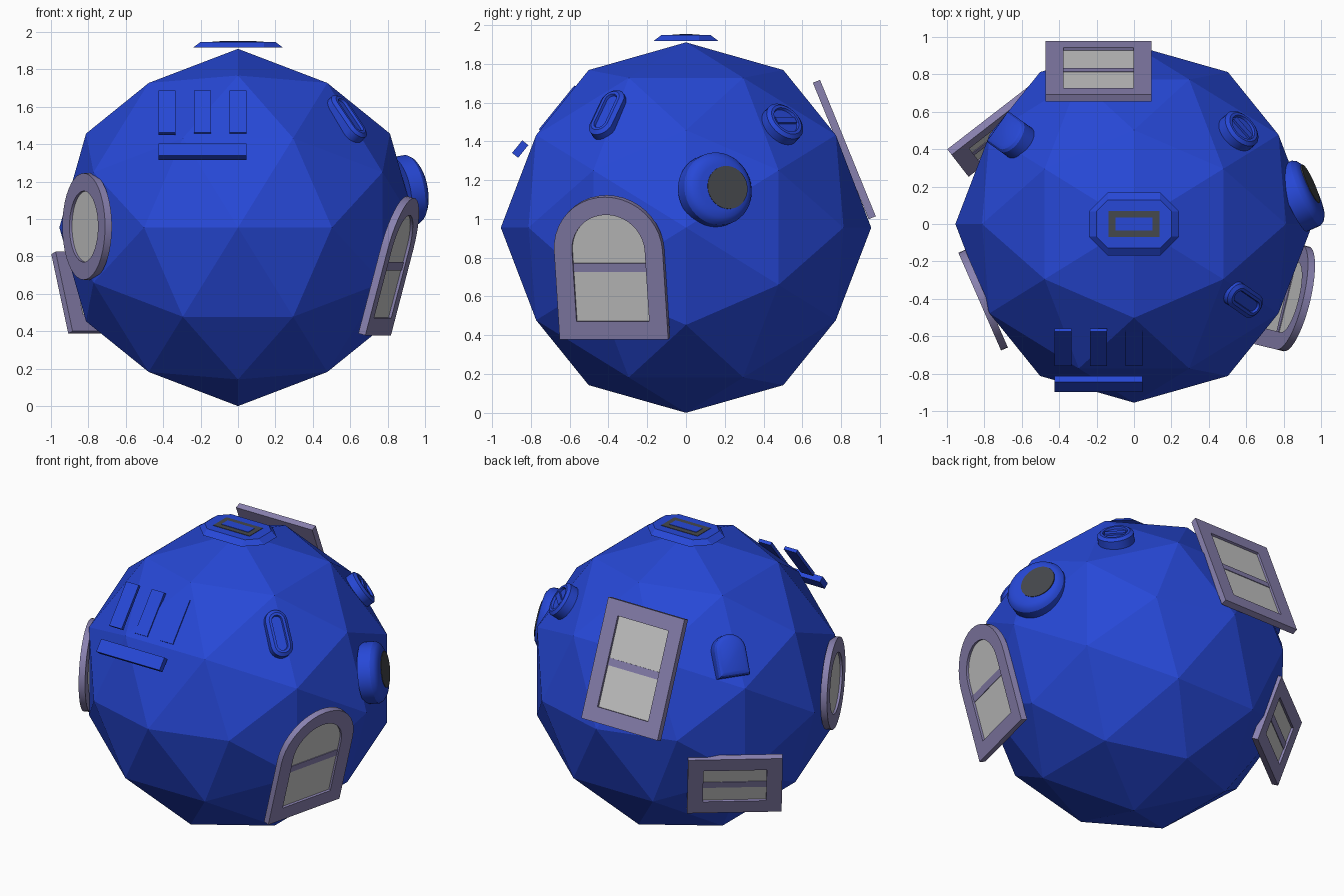
import bpy, bmesh, math
from mathutils import Vector, Matrix

cube = bpy.data.objects.get("Cube")
if cube:
    bpy.data.objects.remove(cube, do_unlink=True)


def material(name, rgb):
    m = bpy.data.materials.new(name)
    m.use_nodes = True
    m.diffuse_color = (*rgb, 1)
    m.node_tree.nodes["Principled BSDF"].inputs["Base Color"].default_value = (*rgb, 1)
    return m


BLUE = material("hull blue", (0.02, 0.065, 0.68))
FRAME = material("frame lavender", (0.25, 0.22, 0.43))
GLASS = material("glass grey", (0.58, 0.58, 0.58))
DARK = material("dark grey", (0.06, 0.065, 0.072))

R = 0.955
CENTRE = Vector((0, 0, R))


def finish(name, bm, mats, smooth=True):
    bmesh.ops.recalc_face_normals(bm, faces=bm.faces)
    mesh = bpy.data.meshes.new(name)
    bm.to_mesh(mesh)
    bm.free()
    for m in mats:
        mesh.materials.append(m)
    ob = bpy.data.objects.new(name, mesh)
    bpy.context.collection.objects.link(ob)
    if smooth:
        bpy.ops.object.select_all(action="DESELECT")
        ob.select_set(True)
        bpy.context.view_layer.objects.active = ob
        bpy.ops.object.shade_smooth_by_angle(angle=math.radians(28))
    return ob


def facing(centre, normal, up=(0, 0, 1)):
    """Frame with local z along the normal and local y upwards."""
    n = Vector(normal).normalized()
    x = Vector(up).cross(n).normalized()
    rot = Matrix((x, n.cross(x), n)).transposed().to_4x4()
    return Matrix.Translation(centre) @ rot


def outline(w, h, top, bottom, seg):
    """Rectangle of half size w, h with rounded or chamfered corners."""
    pts = []
    for k, (sx, sy, r) in enumerate(((1, 1, top), (-1, 1, top), (-1, -1, bottom), (1, -1, bottom))):
        for i in range(seg + 1):
            a = math.pi / 2 * (k + i / seg)
            pts.append((sx * (w - r) + r * math.cos(a), sy * (h - r) + r * math.sin(a)))
    return pts


def loft(name, frame, w, h, levels, mat, top=0, bottom=0, seg=1, cap=None, shift=(0, 0)):
    """Stack inset outlines given as (inset, height) and close both ends."""
    bm = bmesh.new()
    rings = []
    for inset, z in levels:
        pts = outline(w - inset, h - inset, max(top - inset, 0), max(bottom - inset, 0), seg)
        rings.append([bm.verts.new(frame @ Vector((x + shift[0], y + shift[1], z))) for x, y in pts])
    n = len(rings[0])
    for a, b in zip(rings, rings[1:]):
        for i in range(n):
            j = (i + 1) % n
            bm.faces.new((a[i], a[j], b[j], b[i]))
    for ring in (rings[0], rings[-1]):
        bm.faces.new(ring).material_index = 1 if cap else 0
    bmesh.ops.remove_doubles(bm, verts=bm.verts, dist=0.0002)
    return finish(name, bm, [mat, cap] if cap else [mat])


def window(name, centre, normal, w, h, border=0.095, top=0, bottom=0, seg=1, bar=True):
    """Frame with a thin recessed pane and a crossbar."""
    f = facing(centre, normal)
    levels = [(border, -0.03), (border, -0.04), (0, -0.04), (0, 0), (border, 0), (border, -0.015)]
    loft(name + "_frame", f, w, h, levels, FRAME, top, bottom, seg, cap=GLASS)
    if bar:
        loft(name + "_crossbar", f, w - border, 0.023, [(0, -0.034), (0, -0.011)], FRAME)


# Faceted hull: icosahedron corners plus edge midpoints pushed to the sphere
phi = (1 + math.sqrt(5)) / 2
corners = []
for a in (-1, 1):
    for b in (-phi, phi):
        corners += [Vector((0, a, b)), Vector((a, b, 0)), Vector((b, 0, a))]
points = list(corners)
for i, p in enumerate(corners):
    points += [p + q for q in corners[:i] if (p - q).length < 2.1]
hull = bmesh.new()
for p in points:
    hull.verts.new(CENTRE + p.normalized() * R)
bmesh.ops.convex_hull(hull, input=hull.verts)
finish("hull", hull, [BLUE], smooth=False)

# Top hatch with a painted dark rectangle
hatch = facing((0, 0, 1.917), (0, 0, 1), (0, 1, 0))
loft("top_hatch", hatch, 0.24, 0.168, [(0, 0), (0.04, 0.03)], BLUE, 0.1, 0.1)
loft("hatch_dark_border", hatch, 0.135, 0.07, [(0, 0.028), (0, 0.033)], DARK)
loft("hatch_panel", hatch, 0.1, 0.034, [(0, 0.028), (0, 0.036)], BLUE)

# Front slats and the bar below them
slope = (0, -0.777, 0.63)
for i in range(3):
    f = facing((-0.38 + 0.19 * i, -0.667, 1.575), slope)
    loft(f"front_slat_{i + 1}", f, 0.046, 0.145, [(0, -0.022), (0, 0)], BLUE)
loft("front_bar", facing((-0.19, -0.855, 1.36), slope), 0.235, 0.042, [(0, -0.02), (0, 0.02)], BLUE)


def on_hull(direction, distance):
    d = Vector(direction).normalized()
    return facing(CENTRE + d * distance, d)


# Pill-shaped fitting with a sunken middle
sunken = [(0, -0.05), (0, 0.015), (0.02, 0.03), (0.036, 0.03), (0.04, 0.016)]
loft("pill_fitting", on_hull((0.637, -0.44, 0.637), 0.92), 0.07, 0.148, sunken, BLUE, 0.07, 0.07, 8)

# Round knob with a slotted recess
knob = on_hull((0.61, 0.54, 0.58), 0.93)
loft("round_knob", knob, 0.112, 0.112, sunken, BLUE, 0.112, 0.112, 8)
loft("knob_slat", knob, 0.066, 0.018, [(0, 0.01), (0, 0.028)], BLUE)

# Round lamp with an off-centre dark lens
lamp = facing((0.92, 0.165, 1.155), (0.9, 0.4, 0.16))
loft("lamp_housing", lamp, 0.19, 0.19, [(0, -0.08), (0, 0), (0.012, 0.02), (0.035, 0.036), (0.07, 0.042)],
     BLUE, 0.19, 0.19, 10)
loft("lamp_lens", lamp, 0.112, 0.112, [(0, 0.036), (0, 0.045)], DARK, 0.112, 0.112, 10, shift=(0.035, 0))

# Arched hood at the back
loft("back_hood", on_hull((-0.7, 0.5, 0.515), 0.93), 0.1, 0.13,
     [(0, -0.05), (0, 0.03), (0.01, 0.045), (0.03, 0.055)], BLUE, 0.1, 0, 8)

# Windows
window("arched_window", (0.845, -0.395, 0.745), (0.94, -0.23, -0.26), 0.288, 0.38, top=0.288, seg=10)
window("round_window", (-0.825, -0.415, 0.96), (-0.915, -0.4, 0), 0.285, 0.285, 0.095, 0.285, 0.285, 10, bar=False)
window("tall_back_window", (-0.19, 0.835, 1.365), (0, 0.925, 0.378), 0.283, 0.38)
window("wide_back_window", (-0.725, 0.517, 0.6), (-0.577, 0.747, -0.33), 0.288, 0.225)
